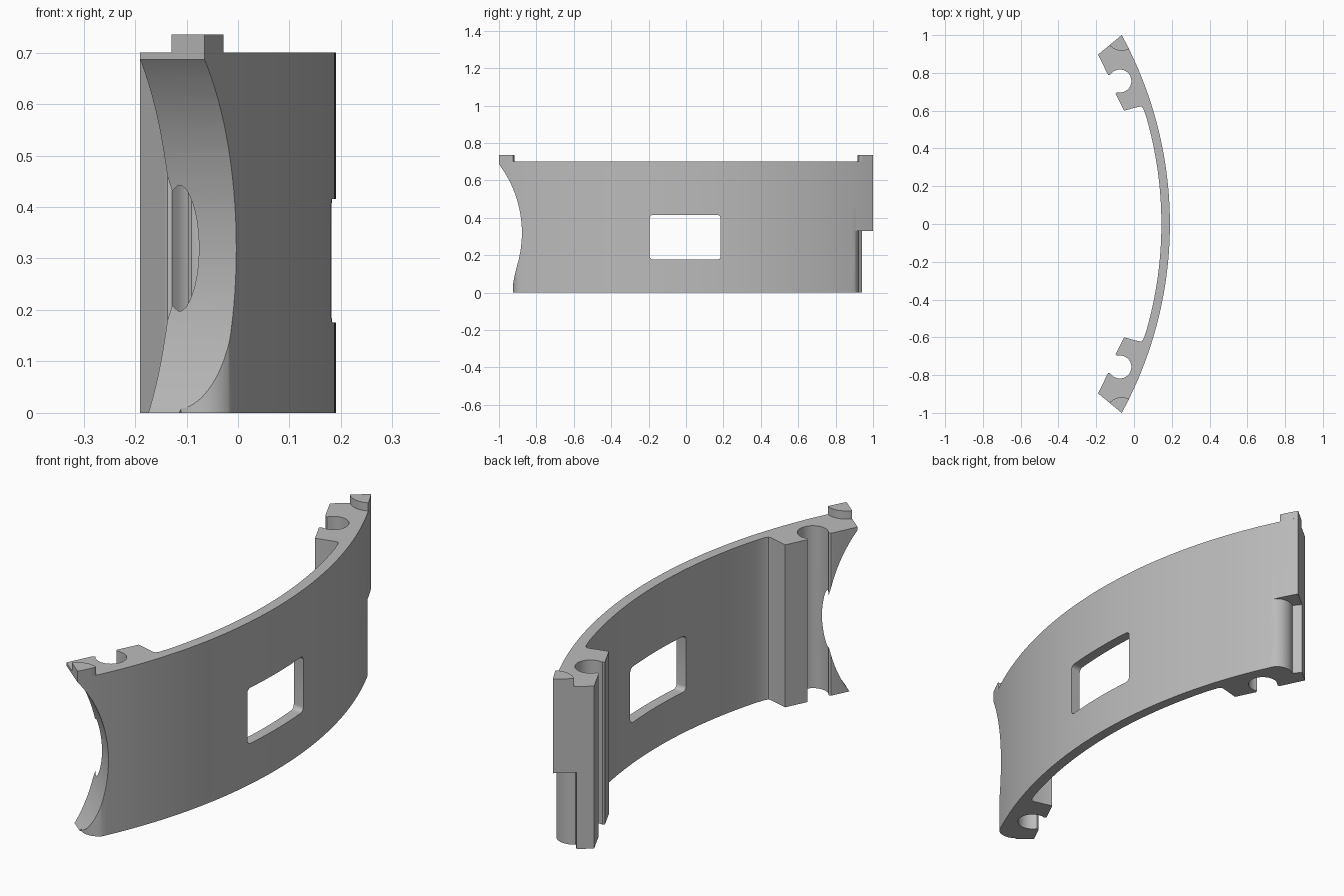
import bpy, bmesh
from math import radians, sin, cos, asin, atan2
from mathutils import Vector, Matrix

cube = bpy.data.objects.get("Cube")
if cube:
    bpy.data.objects.remove(cube, do_unlink=True)

grey = bpy.data.materials.new("plain grey")
grey.use_nodes = True
grey.diffuse_color = (0.5, 0.5, 0.5, 1)
grey.node_tree.nodes["Principled BSDF"].inputs["Base Color"].default_value = (0.5, 0.5, 0.5, 1)

HEIGHT = 0.7
ARC_X = -1.898          # centre of the curved wall
R_OUT, R_IN = 2.088, 2.043
END = Vector((-0.635, 0.772, 0))    # outward normal of the end face
AXIS = Vector((0.772, 0.635, 0))    # direction along the end face


def arc(cx, cy, r, a0, a1, n):
    """Points on a circle between two angles in degrees."""
    steps = [radians(a0 + (a1 - a0) * i / n) for i in range(n + 1)]
    return [(cx + r * cos(a), cy + r * sin(a)) for a in steps]


def wall(r, y0, y1, n):
    """Points on the curved wall between two y values."""
    a0, a1 = (asin(y / r) * 57.29578 for y in (y0, y1))
    return arc(ARC_X, 0, r, a0, a1, n)


def mirrored(pts, side):
    return [(x, y * side) for x, y in pts]


def make(name, bm):
    bmesh.ops.recalc_face_normals(bm, faces=bm.faces)
    mesh = bpy.data.meshes.new(name)
    bm.to_mesh(mesh)
    bm.free()
    mesh.materials.append(grey)
    ob = bpy.data.objects.new(name, mesh)
    bpy.context.collection.objects.link(ob)
    return ob


def prism(name, pts, z0, z1):
    """Extrude a plan outline upwards."""
    bm = bmesh.new()
    face = bm.faces.new([bm.verts.new((x, y, z0)) for x, y in pts])
    up = bmesh.ops.extrude_face_region(bm, geom=[face])["geom"]
    verts = [v for v in up if isinstance(v, bmesh.types.BMVert)]
    bmesh.ops.translate(bm, verts=verts, vec=(0, 0, z1 - z0))
    return make(name, bm)


def select(ob):
    bpy.ops.object.select_all(action='DESELECT')
    ob.select_set(True)
    bpy.context.view_layer.objects.active = ob


def cut(ob, cutter):
    cutter.hide_render = True
    mod = ob.modifiers.new("cut", 'BOOLEAN')
    mod.operation, mod.solver, mod.object = 'DIFFERENCE', 'EXACT', cutter
    select(ob)
    bpy.ops.object.modifier_apply(modifier=mod.name)
    bpy.data.objects.remove(cutter, do_unlink=True)


# Half plan of the wall: outer arc, end, hooked channel, block, inner arc
half = wall(R_OUT, 0, 1.0, 40)
half += [(-0.19, 0.897), (-0.142, 0.798), (-0.137, 0.79), (-0.128, 0.789)]
half += arc(-0.075, 0.757, 0.061, 132, -105, 28)
half += [(-0.097, 0.69), (-0.053, 0.6), (0.03, 0.622), (0.041, 0.621), (0.049, 0.612)]
half += wall(R_IN, 0.57, 0, 24)
body = prism("curved_wall", half + mirrored(half, -1)[::-1][1:-1], 0, HEIGHT)

# Rounded window through the middle
bm = bmesh.new()
corners = []
r = 0.02
for y, z, a in ((0.185, 0.416, 0), (-0.195, 0.416, 90), (-0.195, 0.176, 180), (0.185, 0.176, 270)):
    sy = 1 if y > 0 else -1
    sz = 1 if z > 0.3 else -1
    corners += arc(y - sy * r, z - sz * r, r, a, a + 90, 6)
face = bm.faces.new([bm.verts.new((0, y, z)) for y, z in corners])
geom = bmesh.ops.extrude_face_region(bm, geom=[face])["geom"]
bmesh.ops.translate(bm, vec=(0.4, 0, 0), verts=[v for v in geom if isinstance(v, bmesh.types.BMVert)])
cut(body, make("window_cutter", bm))

for side, label in ((1, "back"), (-1, "front")):
    # Rounded lower corner
    turn = atan2(END.y, END.x) * 57.29578
    edge = arc(-0.066, 0.855, 0.07, turn, 25.5, 14)
    t = Vector((edge[0][0], edge[0][1], 0)) + END * 0.15
    edge += [(0.12, 0.945), (0.12, 1.1), (t.x, t.y)]
    cut(body, prism("corner_cutter", mirrored(edge, side), -0.1, 0.33))

    # Concave cylindrical end
    bm = bmesh.new()
    bmesh.ops.create_cone(bm, cap_ends=True, segments=128, radius1=0.57, radius2=0.57, depth=1.2)
    mid = END * 1.25 + AXIS * 0.55
    up = Vector((0, 0, 1))
    rot = Matrix((END, up, AXIS)).transposed().to_4x4()
    bm.transform(Matrix.Diagonal((1, side, 1, 1)) @ Matrix.Translation((mid.x, mid.y, 0.32)) @ rot)
    cut(body, make("end_cutter", bm))

    # Raised tab on the top corner
    tab = wall(R_OUT, 0.93, 1.0, 4)
    tab += arc(-0.065, 1.0, 0.083, 219.5, 296, 12)
    ob = prism(label + "_tab", mirrored(tab, side), HEIGHT, 0.735)
    select(ob)
    bpy.ops.object.shade_smooth_by_angle(angle=radians(30))

select(body)
bpy.ops.object.shade_smooth_by_angle(angle=radians(30))
